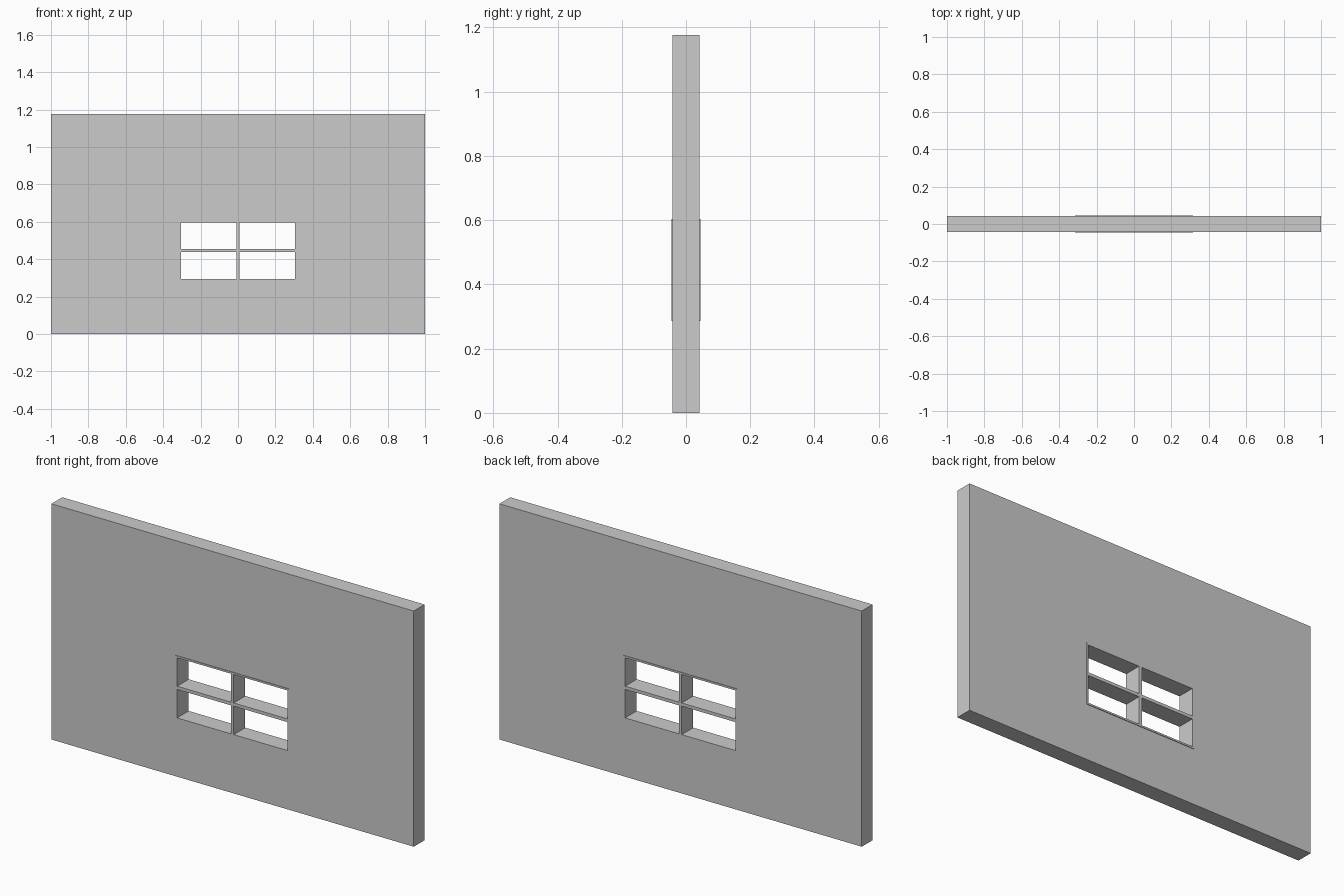
import bpy
import bmesh

if "Cube" in bpy.data.objects:
    bpy.data.objects.remove(bpy.data.objects["Cube"])


def pierced_panel(name, xs, zs, half_depth, holes):
    """Slab laid out on grid lines xs, zs; cells listed in holes stay open."""
    bm = bmesh.new()
    grid = [[bm.verts.new((x, -half_depth, z)) for z in zs] for x in xs]
    for i in range(len(xs) - 1):
        for j in range(len(zs) - 1):
            if (i, j) not in holes:
                bm.faces.new((grid[i][j], grid[i + 1][j],
                              grid[i + 1][j + 1], grid[i][j + 1]))
    front = bm.faces[:]
    res = bmesh.ops.extrude_face_region(bm, geom=front, use_keep_orig=True)
    verts = [g for g in res["geom"] if isinstance(g, bmesh.types.BMVert)]
    bmesh.ops.translate(bm, verts=verts, vec=(0, 2 * half_depth, 0))
    bmesh.ops.recalc_face_normals(bm, faces=bm.faces)
    mesh = bpy.data.meshes.new(name)
    bm.to_mesh(mesh)
    bm.free()
    obj = bpy.data.objects.new(name, mesh)
    bpy.context.collection.objects.link(obj)
    return obj


W, Z0, Z1 = 0.315, 0.286, 0.604   # window outer size
RIM, BAR = 0.011, 0.008           # rim width, half bar width
MID = (Z0 + Z1) / 2

# Wall with one window opening
pierced_panel("wall", [-1, -W, W, 1], [0, Z0, Z1, 1.176], 0.0425, {(1, 1)})

# Window frame with crossing bars, slightly proud of the wall
pierced_panel("window_frame",
              [-W, -W + RIM, -BAR, BAR, W - RIM, W],
              [Z0, Z0 + RIM - 0.002, MID - BAR, MID + BAR, Z1 - RIM + 0.002, Z1],
              0.0455, {(i, j) for i in (1, 3) for j in (1, 3)})
